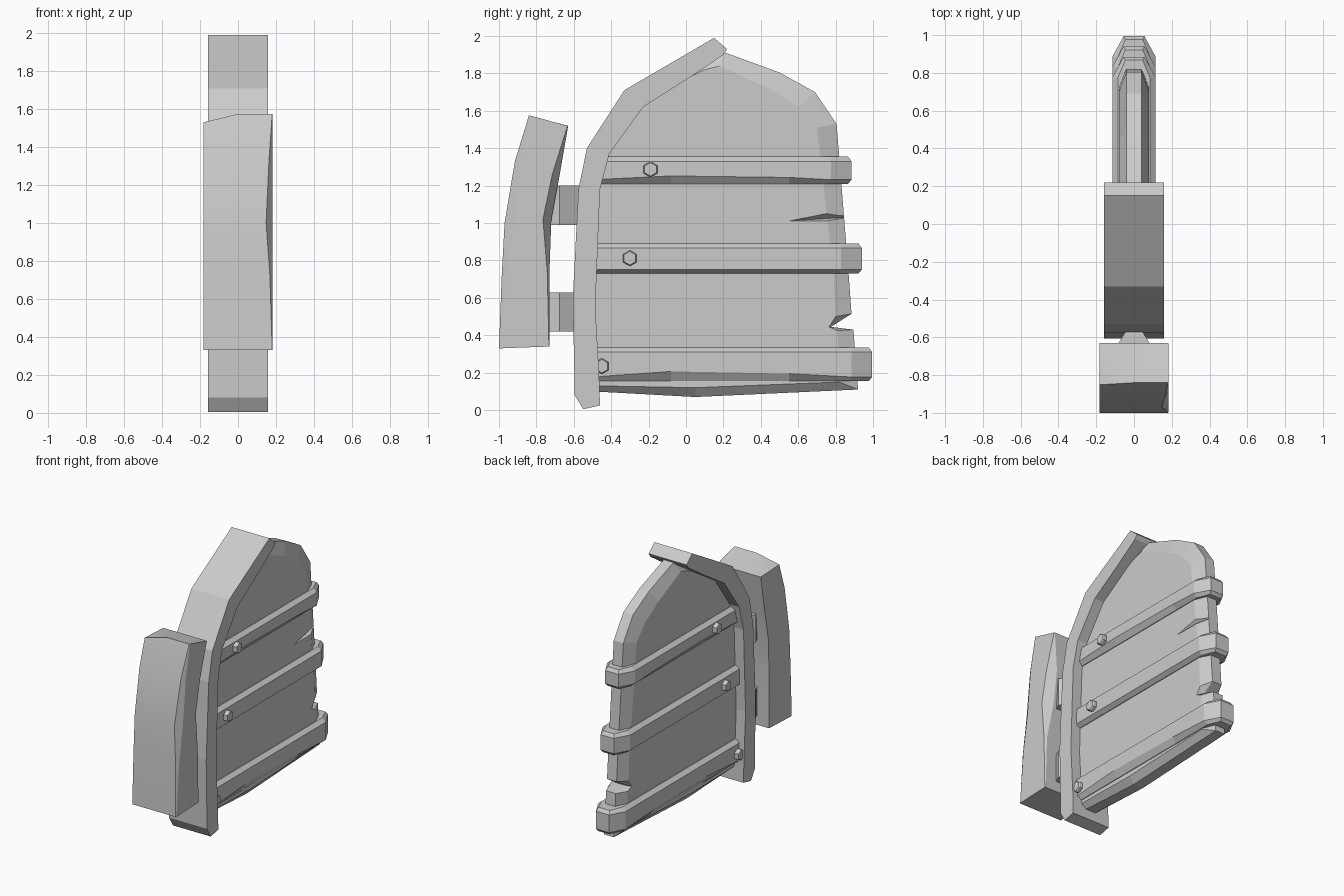
import bpy, bmesh, math
from mathutils import Matrix, Vector

if "Cube" in bpy.data.objects:
    bpy.data.objects.remove(bpy.data.objects["Cube"])

metal = bpy.data.materials.new("light_grey")
metal.diffuse_color = (0.6, 0.6, 0.6, 1)
metal.use_nodes = True
metal.node_tree.nodes["Principled BSDF"].inputs["Base Color"].default_value = metal.diffuse_color


def make(name, bm, smooth=None):
    bmesh.ops.recalc_face_normals(bm, faces=bm.faces)
    me = bpy.data.meshes.new(name)
    bm.to_mesh(me)
    bm.free()
    me.materials.append(metal)
    ob = bpy.data.objects.new(name, me)
    bpy.context.collection.objects.link(ob)
    if smooth:
        bpy.ops.object.select_all(action='DESELECT')
        ob.select_set(True)
        bpy.context.view_layer.objects.active = ob
        bpy.ops.object.shade_smooth_by_angle(angle=math.radians(smooth))
    return ob


def loft(name, rings, smooth=None, top=None):
    """Bridge equal-length rings of points and cap both ends."""
    bm = bmesh.new()
    vs = [[bm.verts.new(p) for p in r] for r in rings]
    n = len(rings[0])
    for a, b in zip(vs, vs[1:]):
        for i in range(n):
            j = (i + 1) % n
            bm.faces.new((a[i], a[j], b[j], b[i]))
    bm.faces.new(vs[0])
    for idx in (top or [range(n)]):
        bm.faces.new([vs[-1][i] for i in idx])
    return make(name, bm, smooth)


def side(x, pts):
    return [(x, y, z) for y, z in pts]


# Curved front rim
rim = [(0.15, 1.99), (-0.33, 1.71), (-0.53, 1.4), (-0.575, 1.18), (-0.605, 0.6),
       (-0.595, 0.08), (-0.55, 0.005), (-0.46, 0.025), (-0.465, 0.2), (-0.485, 0.55),
       (-0.46, 1.18), (-0.41, 1.37), (-0.23, 1.62), (0.03, 1.785), (0.2, 1.9), (0.22, 1.93)]
loft("front_rim", [side(-0.158, rim), side(0.158, rim)])

# Plate with a chamfered, notched edge: outer y, z then inner y, z
plate = [(-0.5, 0.1, -0.5, 0.13), (0.05, 0.07, 0.05, 0.12), (0.92, 0.11, 0.82, 0.15),
         (0.895, 0.43, 0.81, 0.425), (0.775, 0.445, 0.765, 0.445), (0.885, 0.515, 0.80, 0.50),
         (0.87, 0.72, 0.79, 0.72), (0.805, 1.53, 0.70, 1.51), (0.69, 1.7, 0.60, 1.62),
         (0.5, 1.805, 0.44, 1.72), (0.2, 1.915, 0.18, 1.84), (0.1, 1.87, 0.1, 1.82),
         (-0.28, 1.66, -0.27, 1.64), (-0.45, 1.4, -0.45, 1.4), (-0.51, 1.2, -0.51, 1.2),
         (-0.53, 0.6, -0.53, 0.6)]
outer = [p[:2] for p in plate]
inner = [p[2:] for p in plate]
panel = loft("plate", [side(-0.08, inner), side(-0.04, outer),
                       side(0.04, outer), side(0.08, inner)])

# Wedge-shaped crack in the plate
bm = bmesh.new()
c = [bm.verts.new(p) for p in ((0.1, 0.44, 1.005), (0.1, 0.85, 1.085),
                               (0.1, 0.87, 1.005), (0.03, 0.84, 1.03))]
for f in ((0, 1, 2), (0, 1, 3), (1, 2, 3), (2, 0, 3)):
    bm.faces.new([c[i] for i in f])
cutter = make("crack_cutter", bm)
cutter.hide_render = True
mod = panel.modifiers.new("crack", 'BOOLEAN')
mod.operation = 'DIFFERENCE'
mod.object = cutter
bpy.context.view_layer.objects.active = panel
bpy.ops.object.modifier_apply(modifier=mod.name)
bpy.data.objects.remove(cutter)


# Bands wrapped around the plate, with worn lower edges
def band_ring(end, inset, z, bulge=0.0):
    w = 0.115 - inset
    half = [(-0.5, w, 0), (-0.08, w, bulge), (0.55, w, bulge * 0.6),
            (end - 0.11, w, 0), (end - inset * 0.6, 0.055 - inset * 0.3, 0)]
    right = [(x, y, z + d) for y, x, d in half]
    return right + [(-x, y, zz) for x, y, zz in reversed(right)]


for i, (z0, z1, end, bulge) in enumerate([(0.155, 0.335, 0.995, 0.03),
                                          (0.73, 0.892, 0.94, 0.0),
                                          (1.21, 1.355, 0.885, 0.02)]):
    loft(f"band_{i + 1}", [band_ring(end, 0.03, z0), band_ring(end, 0, z0 + 0.022, bulge),
                           band_ring(end, 0, z1 - 0.025), band_ring(end, 0.03, z1)])

# Hexagonal bolts on both sides of each band
for i, (y, z) in enumerate([(-0.45, 0.235), (-0.30, 0.812), (-0.19, 1.287)]):
    for s, tag in ((1, "right"), (-1, "left")):
        rings = []
        for x, r in ((0.1, 0.042), (0.138, 0.042), (0.146, 0.036)):
            rings.append([(s * x, y + r * math.sin(k * math.pi / 3),
                           z + r * math.cos(k * math.pi / 3)) for k in range(6)])
        loft(f"bolt_{tag}_{i + 1}", rings)

# Faceted connectors between rim and front block
plan = [(0.045, -0.57), (0.11, -0.675), (0.06, -0.78),
        (-0.06, -0.78), (-0.11, -0.675), (-0.045, -0.57)]
for tag, z0, z1 in (("lower", 0.42, 0.63), ("upper", 0.99, 1.2)):
    loft(f"connector_{tag}", [[(x, y, z) for x, y in plan] for z in (z0, z1)])

# Front block with worn right edges: z front, z back, y front, y back, front wear, back wear
levels = [(0.33, 0.34, -1.0, -0.73, 0.003, 0.003),
          (0.72, 0.74, -0.985, -0.73, 0.015, 0.012),
          (1.0, 1.02, -0.97, -0.72, 0.035, 0.045),
          (1.33, 1.26, -0.915, -0.675, 0.02, 0.04),
          (1.575, 1.52, -0.84, -0.63, 0.003, 0.003)]
rings = []
for k, (zf, zb, yf, yb, cf, cb) in enumerate(levels):
    chip = 0.045 if k == 4 else 0
    w = 0.183
    rings.append([(-w, yf - chip * 0.25, zf - chip), (0, yf, zf), (w - cf, yf, zf),
                  (w, yf + cf * 1.5, zf), (w, yb - cb, zb), (w - cb * 1.5, yb, zb), (-w, yb, zb)])
loft("front_block", rings, smooth=25, top=[(0, 1, 6), (1, 2, 3, 4, 5, 6)])
